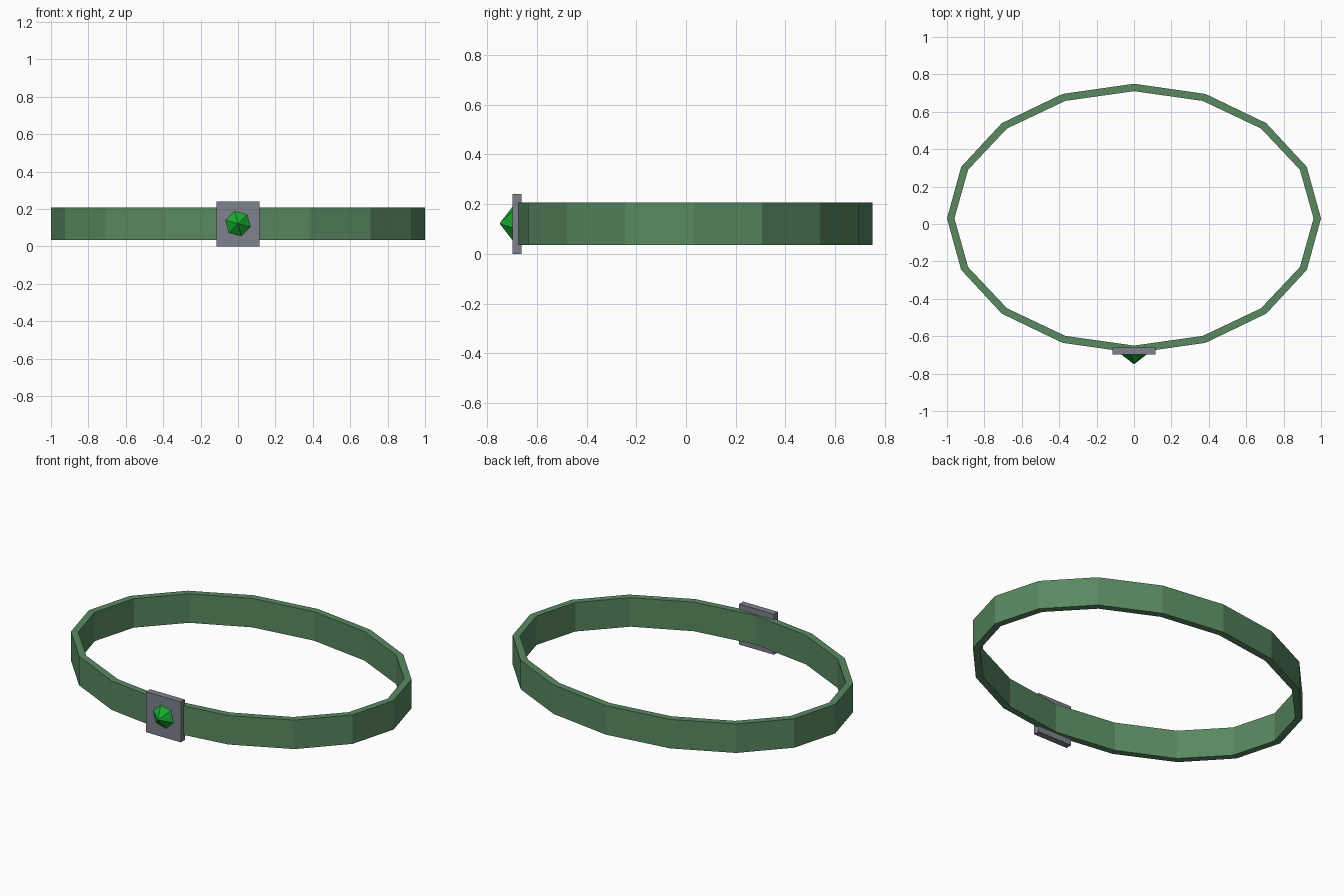
import bpy, bmesh, math

if "Cube" in bpy.data.objects:
    bpy.data.objects.remove(bpy.data.objects["Cube"])

def make(name, verts, faces, color):
    mesh = bpy.data.meshes.new(name)
    mesh.from_pydata(verts, [], faces)
    bm = bmesh.new()
    bm.from_mesh(mesh)
    bmesh.ops.recalc_face_normals(bm, faces=bm.faces)
    bm.to_mesh(mesh)
    bm.free()
    mat = bpy.data.materials.new(name + "_color")
    mat.diffuse_color = color
    mat.use_nodes = True
    mat.node_tree.nodes["Principled BSDF"].inputs["Base Color"].default_value = mat.diffuse_color
    mesh.materials.append(mat)
    obj = bpy.data.objects.new(name, mesh)
    bpy.context.collection.objects.link(obj)
    return obj

# Oval band: rectangular section swept round a 16-sided ellipse
N = 16
section = [(1.0, 0.72, 0.035), (1.0, 0.72, 0.207), (0.96, 0.68, 0.207), (0.96, 0.68, 0.035)]
verts, faces = [], []
for i in range(N):
    a = 2 * math.pi * i / N
    verts += [(rx * math.cos(a), 0.03 + ry * math.sin(a), z) for rx, ry, z in section]
    j = (i + 1) % N
    faces += [(4*i + k, 4*j + k, 4*j + (k+1) % 4, 4*i + (k+1) % 4) for k in range(4)]
make("band", verts, faces, (0.10, 0.25, 0.12, 1))

# Square mounting plate on the front
verts = [(x, y, z) for x in (-0.114, 0.114) for y in (-0.699, -0.661) for z in (0, 0.24)]
faces = [(0, 1, 3, 2), (4, 6, 7, 5), (0, 4, 5, 1), (2, 3, 7, 6), (0, 2, 6, 4), (1, 5, 7, 3)]
make("plate", verts, faces, (0.21, 0.22, 0.27, 1))

# Faceted pointed gem
S = 6
verts = [(0, -0.75, 0.122)]
for i in range(S):
    a = math.radians(45 + 360 * i / S)
    verts.append((0.07 * math.cos(a), -0.698, 0.122 + 0.07 * math.sin(a)))
faces = [(0, 1 + i, 1 + (i + 1) % S) for i in range(S)] + [tuple(range(1, S + 1))]
make("gem", verts, faces, (0.01, 0.40, 0.03, 1))
